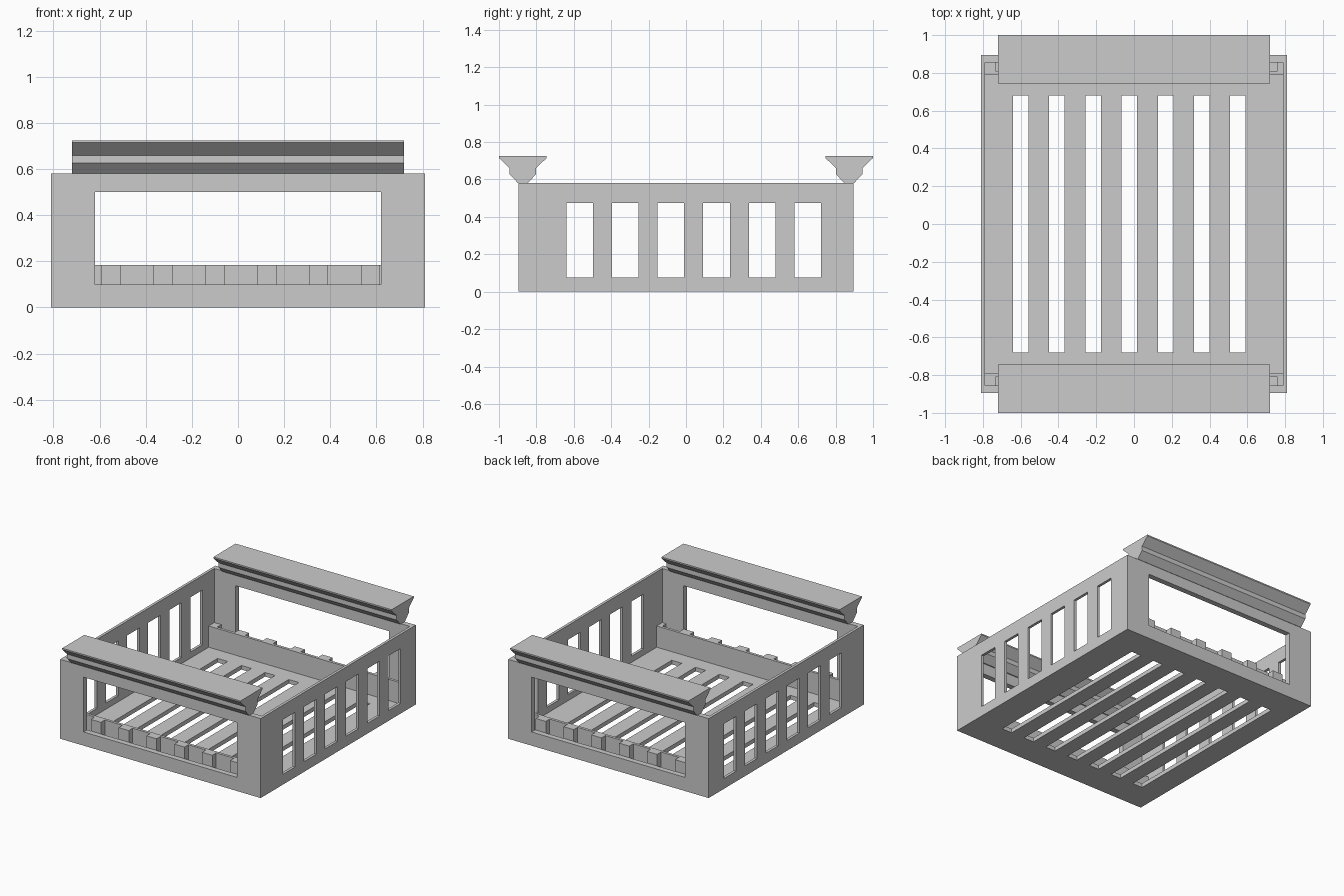
import bpy, bmesh
from mathutils import Matrix

if "Cube" in bpy.data.objects:
    bpy.data.objects.remove(bpy.data.objects["Cube"])

grey = bpy.data.materials.new("plain grey")
grey.use_nodes = True
COLOUR = (0.6, 0.6, 0.6, 1)
grey.diffuse_color = COLOUR
grey.node_tree.nodes["Principled BSDF"].inputs["Base Color"].default_value = COLOUR

# Main dimensions
HX, HY, TOP = 0.81, 0.895, 0.58      # half width, half length, crate height
IX, IY, FLOOR = 0.79, 0.855, 0.03    # inside faces
LIP_TOP = 0.185


def finish(name, bm):
    bmesh.ops.recalc_face_normals(bm, faces=bm.faces)
    mesh = bpy.data.meshes.new(name)
    bm.to_mesh(mesh)
    bm.free()
    mesh.materials.append(grey)
    obj = bpy.data.objects.new(name, mesh)
    bpy.context.scene.collection.objects.link(obj)
    return obj


def boxes(name, ranges):
    """One object holding a box for every (x, y, z) set of ranges."""
    bm = bmesh.new()
    for spans in ranges:
        size = [b - a for a, b in spans]
        mid = [(a + b) / 2 for a, b in spans]
        bmesh.ops.create_cube(bm, size=1, matrix=Matrix.Translation(mid) @ Matrix.Diagonal((*size, 1)))
    return finish(name, bm)


def prism(name, points, direction):
    """Extrude a closed outline along a direction."""
    bm = bmesh.new()
    face = bm.faces.new([bm.verts.new(p) for p in points])
    new = bmesh.ops.extrude_face_region(bm, geom=[face], use_keep_orig=True)["geom"]
    bmesh.ops.translate(bm, vec=direction, verts=[v for v in new if isinstance(v, bmesh.types.BMVert)])
    return finish(name, bm)


# Crate body: a solid block with cavity, end openings, side windows and floor slots cut out
crate = boxes("crate_body", [((-HX, HX), (-HY, HY), (0, TOP))])
slot_x = [-0.60 + 0.1917 * i for i in range(7)]
window_y = [-0.5675 + 0.2435 * i for i in range(6)]
cutters = [
    boxes("cavity_cutter", [((-IX, IX), (-IY, IY), (FLOOR, 1))]),
    boxes("end_opening_cutter", [((-0.62, 0.62), (-2, 2), (0.1, 0.5))]),
    boxes("side_window_cutter", [((-2, 2), (y - 0.071, y + 0.071), (0.075, 0.475)) for y in window_y]),
    boxes("floor_slot_cutter", [((x - 0.041, x + 0.041), (-0.68, 0.68), (-0.5, 0.06)) for x in slot_x]),
]
for cutter in cutters:
    mod = crate.modifiers.new(cutter.name, "BOOLEAN")
    mod.operation = "DIFFERENCE"
    mod.solver = "EXACT"
    mod.object = cutter
bpy.context.view_layer.update()
cut_mesh = bpy.data.meshes.new_from_object(crate.evaluated_get(bpy.context.evaluated_depsgraph_get()))
crate.modifiers.clear()
crate.data = cut_mesh
for cutter in cutters:
    bpy.data.objects.remove(cutter)

# Toothed lip inside each end: a thin strip with teeth reaching the end wall
STRIP_IN, STRIP_OUT = 0.79, 0.81
tooth_x = [-0.775 + 0.225 * i for i in range(8)]
outline = [(IX, STRIP_IN), (-IX, STRIP_IN)]
for x in tooth_x:
    left, right = max(x - 0.041, -IX), min(x + 0.041, IX)
    if left > -IX:
        outline.append((left, STRIP_OUT))
    outline += [(left, IY), (right, IY)]
    if right < IX:
        outline.append((right, STRIP_OUT))

# Flared rail along the top of each end: half profile as (offset, height)
RAIL_Y = 0.8725
half = [(0.025, TOP), (0.07, 0.627), (0.07, 0.66), (0.1275, 0.715), (0.1275, 0.725)]
profile = half + [(-o, z) for o, z in reversed(half)]

for side, label in ((-1, "front"), (1, "back")):
    prism(label + "_toothed_lip", [(x, side * y, FLOOR) for x, y in outline], (0, 0, LIP_TOP - FLOOR))
    prism(label + "_top_rail", [(-0.72, side * RAIL_Y + o, z) for o, z in profile], (1.44, 0, 0))
